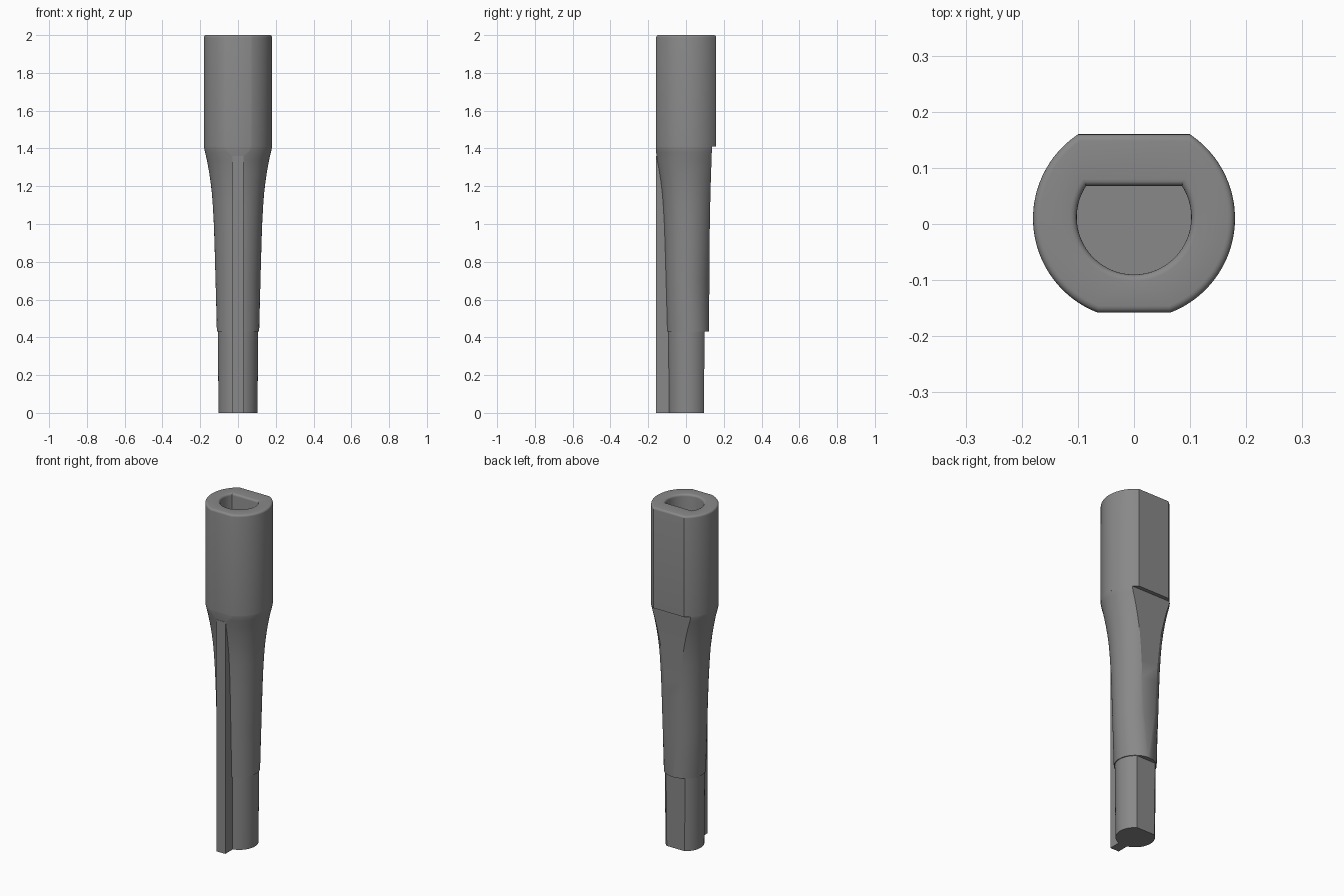
import bpy, bmesh, math

if "Cube" in bpy.data.objects:
    bpy.data.objects.remove(bpy.data.objects["Cube"])

ARC = 28  # segments in each side arc

grey = bpy.data.materials.new("plain grey")
grey.diffuse_color = (0.25, 0.25, 0.25, 1)
grey.use_nodes = True
grey.node_tree.nodes["Principled BSDF"].inputs["Base Color"].default_value = grey.diffuse_color


def section(z, r, back, front, cy=0.01):
    """Circle about (0, cy) trimmed by a flat at the back and at the front."""
    limit = 0.9998
    a0 = math.asin(max(-limit, (front - cy) / r))
    a1 = math.asin(min(limit, (back - cy) / r))
    right = [a0 + (a1 - a0) * i / ARC for i in range(ARC + 1)]
    angles = right + [math.pi - a for a in reversed(right)]
    return [(r * math.cos(a), cy + r * math.sin(a), z) for a in angles]


def finish(name, bm):
    bmesh.ops.recalc_face_normals(bm, faces=bm.faces[:])
    mesh = bpy.data.meshes.new(name)
    bm.to_mesh(mesh)
    bm.free()
    mesh.materials.append(grey)
    obj = bpy.data.objects.new(name, mesh)
    bpy.context.collection.objects.link(obj)
    return obj


def loft(name, sections):
    bm = bmesh.new()
    rings = [[bm.verts.new(p) for p in s] for s in sections]
    n = len(rings[0])
    for a, b in zip(rings, rings[1:]):
        for i in range(n):
            j = (i + 1) % n
            bm.faces.new((a[i], a[j], b[j], b[i]))
    bm.faces.new(rings[0])
    bm.faces.new(rings[-1])
    return finish(name, bm)


FRONT, BACK = -0.158, 0.16

# Peg with a flat back
rings = [section(0, 0.103, 0.095, FRONT), section(0.43, 0.107, 0.098, FRONT)]

# Flared neck: height, radius, back flat
neck = [(0.43, 0.112, 0.122), (0.7, 0.119, 0.1235), (0.9, 0.1245, 0.125),
        (1.0, 0.128, 0.126), (1.1, 0.1335, 0.128), (1.16, 0.138, 0.1295),
        (1.22, 0.145, 0.131), (1.28, 0.154, 0.133), (1.34, 0.165, 0.135),
        (1.38, 0.1745, 0.1365), (1.405, 0.18, 0.1375)]
rings += [section(z, r, b, FRONT) for z, r, b in neck]

# Sleeve with flats and a rounded rim
rings.append(section(1.41, 0.18, 0.1375, FRONT))
rings.append(section(1.41, 0.18, BACK, FRONT))
R = 0.012
for i in range(5):
    a = math.pi / 2 * i / 4
    d = R * (1 - math.cos(a))
    rings.append(section(2 - R + R * math.sin(a), 0.18 - d, BACK - d, FRONT + d))

# Rounded mouth, then the socket walls down to its floor
for i in range(5):
    a = math.pi / 2 * i / 4
    d = R * (1 - math.sin(a))
    rings.append(section(2 - R + R * math.cos(a), 0.102 + d, 0.068 + d, -0.2, 0.012))
rings.append(section(1.45, 0.102, 0.068, -0.2, 0.012))
body = loft("handle_body", rings)

# Straight key rib along the front
bm = bmesh.new()
bmesh.ops.create_cube(bm, size=1)
for v in bm.verts:
    v.co = (v.co.x * 0.056, FRONT if v.co.y < 0 else -0.05, 1.36 if v.co.z > 0 else 0)
finish("front_rib", bm)

# Smooth the curved walls, keep the step and flat edges crisp
bpy.ops.object.select_all(action='DESELECT')
body.select_set(True)
bpy.context.view_layer.objects.active = body
bpy.ops.object.shade_smooth_by_angle(angle=math.radians(25))
